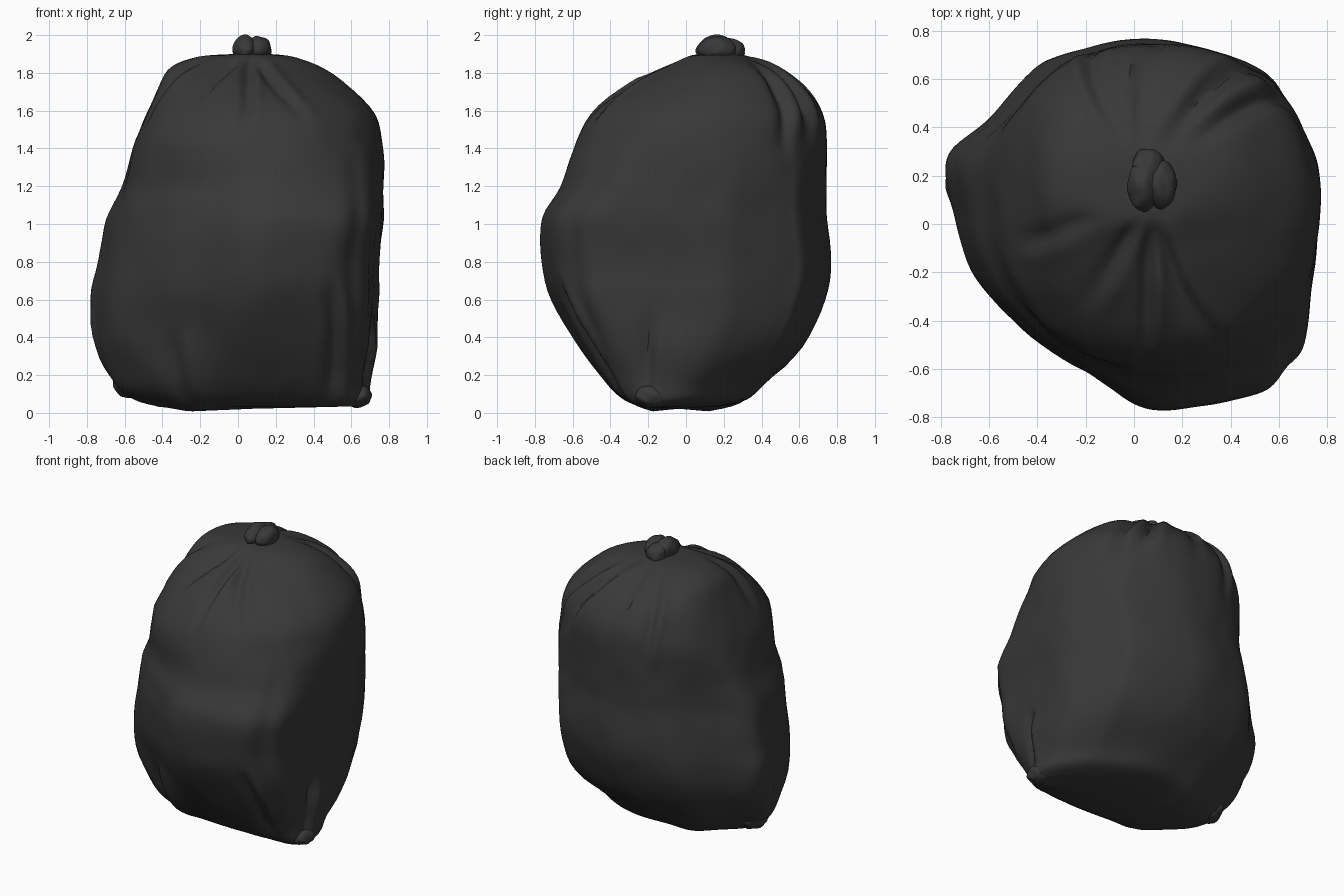
import bpy, bmesh, math
from mathutils import Vector, noise

cube = bpy.data.objects.get("Cube")
if cube:
    bpy.data.objects.remove(cube, do_unlink=True)

# One dark plastic colour for everything
plastic = bpy.data.materials.new("black_plastic")
plastic.use_nodes = True
COLOUR = (0.04, 0.04, 0.04, 1)
plastic.diffuse_color = COLOUR
shader = plastic.node_tree.nodes["Principled BSDF"]
shader.inputs["Base Color"].default_value = COLOUR
shader.inputs["Roughness"].default_value = 0.6

SEGMENTS = 160
STEPS = 4
KNOT_X, KNOT_Y = 0.07, 0.18

# Height, then left/right and front/back limits of the sack
LEVELS = [
    (.035, -.42, .64, -.24, .18), (.07, -.55, .69, -.33, .32),
    (.16, -.66, .695, -.43, .42), (.35, -.745, .735, -.57, .62),
    (.6, -.77, .74, -.715, .735), (.8, -.73, .735, -.765, .77),
    (1.03, -.69, .765, -.77, .745), (1.2, -.62, .77, -.67, .745),
    (1.4, -.56, .77, -.6, .745), (1.58, -.49, .73, -.5, .72),
    (1.73, -.42, .58, -.3, .62), (1.83, -.35, .45, -.1, .48),
    (1.885, -.21, .3, 0, .34), (1.9, -.04, .17, .08, .27)]

# Plan outline of the full middle of the sack
OUTLINE = [
    (.77, 0), (.77, .2), (.72, .35), (.62, .55), (.54, .64), (.25, .74),
    (0, .77), (-.3, .71), (-.43, .64), (-.6, .45), (-.77, .28), (-.75, .05),
    (-.66, -.23), (-.45, -.46), (-.2, -.62), (-.05, -.72), (.1, -.765),
    (.3, -.745), (.53, -.69), (.63, -.6), (.71, -.5), (.74, -.25)]

# Folds: start angle and height, end angle and height, depth, width
FOLDS = [
    (-92, 1.89, -92, 1.5, .035, .03), (-82, 1.89, -64, 1.52, .03, .035),
    (-112, 1.89, -120, 1.62, .03, .035), (-150, 1.88, -156, 1.5, .025, .04),
    (62, 1.89, 48, 1.4, .045, .045), (42, 1.88, 30, 1.35, .04, .045),
    (122, 1.89, 112, 1.25, .03, .035), (100, 1.89, 85, 1.45, .03, .035),
    (-64, .68, -50, .04, .04, .04), (-30, .52, -33, .05, .035, .035),
    (-125, .42, -128, .04, .04, .05), (176, .6, 178, .1, .02, .05)]


def finish(obj, angle=50):
    obj.data.materials.append(plastic)
    bpy.ops.object.select_all(action='DESELECT')
    obj.select_set(True)
    bpy.context.view_layer.objects.active = obj
    bpy.ops.object.shade_smooth_by_angle(angle=math.radians(angle))
    return obj


def mesh_object(name, bm):
    mesh = bpy.data.meshes.new(name)
    bm.to_mesh(mesh)
    bm.free()
    obj = bpy.data.objects.new(name, mesh)
    bpy.context.collection.objects.link(obj)
    return obj


def spline(points, i, t, closed=False):
    """Catmull-Rom point between entries i and i + 1."""
    n = len(points)
    pick = (lambda k: k % n) if closed else (lambda k: min(max(k, 0), n - 1))
    a, b, c, d = (points[pick(i + k)] for k in (-1, 0, 1, 2))
    return [q + t / 2 * (r - p + t * (2*p - 5*q + 4*r - s + t * (3*(q - r) + s - p)))
            for p, q, r, s in zip(a, b, c, d)]


def outline_at(k):
    f = k / SEGMENTS * len(OUTLINE)
    x, y = spline(OUTLINE, int(f), f - int(f), True)
    return x / 0.77, y / 0.77


def signed_power(value, power):
    return math.copysign(abs(value) ** power, value)


def ring_points(level):
    z, x0, x1, y0, y1 = level
    # The base flattens into a lens; the shoulders become evenly round
    flat = max(0, 1 - z / 0.5)
    rounded = min(1, max(0, (z - 1.03) / 0.42))
    points = []
    for k in range(SEGMENTS):
        u, v = outline_at(k)
        angle = math.atan2(v, u)
        c, s = math.cos(angle), math.sin(angle)
        # Shoulders are fuller on the right, the base fuller on the left
        full = .97 if c > 0 else .8 if s > 0 else .87
        lens = .95 if c > 0 else 1.25
        u += (c - u) * flat + (signed_power(c, full) - u) * rounded
        v += (signed_power(s, lens) - v) * flat + (signed_power(s, full) - v) * rounded
        x = (x0 + x1) / 2 + u * (x1 - x0) / 2
        y = (y0 + y1) / 2 + v * (y1 - y0) / 2
        y -= 0.16 * max(u, 0) ** 2 * flat
        dip = 0.03 * max(0, 1 - z / 0.3) * math.exp(-((x + .24) / .12) ** 2)
        points.append(Vector((x, y, z - dip)))
    return points


def fold_offset(p):
    """Narrow valley with a raised lip on one side, fading at both ends."""
    dx, dy = p.x - KNOT_X, p.y - KNOT_Y
    radius, angle = math.hypot(dx, dy), math.atan2(dy, dx)
    total = 0
    for a0, z0, a1, z1, depth, width in FOLDS:
        t = (p.z - z0) / (z1 - z0)
        if 0 < t < 1:
            target = math.radians(a0 + (a1 - a0) * t)
            turn = (angle - target + math.pi) % math.tau - math.pi
            if abs(turn) < 1:
                side = radius * turn / width
                fade = math.sin(math.pi * t ** 0.7)
                total += fade * depth * (0.5 * math.exp(-(side - 1.6) ** 2)
                                         - math.exp(-side * side))
    return total


# Low bulge on the right front corner
BULGE = Vector((-.62, -.22, .43))


def bulge_offset(p):
    return 0.03 * math.exp(-((p - BULGE).length / 0.17) ** 2)


# Sack body: lofted rings, then folds, the bulge and soft wrinkles
bm = bmesh.new()
rings = []
for i in range(len(LEVELS) - 1):
    for s in range(STEPS):
        rings.append(spline(LEVELS, i, s / STEPS))
rings.append(LEVELS[-1])
loops = [[bm.verts.new(p) for p in ring_points(r)] for r in rings]
for low, high in zip(loops, loops[1:]):
    for k in range(SEGMENTS):
        j = (k + 1) % SEGMENTS
        bm.faces.new((low[k], low[j], high[j], high[k]))
base = bm.verts.new((0.08, -0.04, 0.022))
crown = bm.verts.new((KNOT_X, KNOT_Y, 1.905))
for k in range(SEGMENTS):
    j = (k + 1) % SEGMENTS
    bm.faces.new((base, loops[0][j], loops[0][k]))
    bm.faces.new((crown, loops[-1][k], loops[-1][j]))
bm.normal_update()
moves = []
for v in bm.verts:
    calm = min(1, max(0, v.co.z - 0.03) * 6, max(0, 1.93 - v.co.z) * 6)
    wrinkle = 0.01 * noise.noise(v.co * 3) + 0.006 * noise.noise(v.co * 7)
    moves.append(v.normal * (wrinkle * calm + fold_offset(v.co) + bulge_offset(v.co)))
for v, move in zip(bm.verts, moves):
    v.co += move
    v.co.z = max(v.co.z, 0)
finish(mesh_object("sack_body", bm))


def lump(name, centre, size, rough=0.12):
    bm = bmesh.new()
    bmesh.ops.create_icosphere(bm, subdivisions=4, radius=1)
    for v in bm.verts:
        p = v.co * (1 + rough * noise.noise(v.co * 1.7 + Vector(centre) * 9))
        v.co = Vector(c + q * s for c, q, s in zip(centre, p, size))
    return finish(mesh_object(name, bm))


# Tied knot on top, made of two pressed lobes and a tail
lump("knot_right_lobe", (.04, .16, 1.92), (.068, .105, .077))
lump("knot_left_lobe", (.115, .165, 1.92), (.062, .1, .073))
lump("knot_tail", (.06, .23, 1.915), (.07, .085, .065))

# Tucked bottom corners
lump("left_corner_tuck", (.635, -.18, .09), (.075, .09, .06))
lump("right_corner_tuck", (-.57, .06, .17), (.09, .11, .09))
